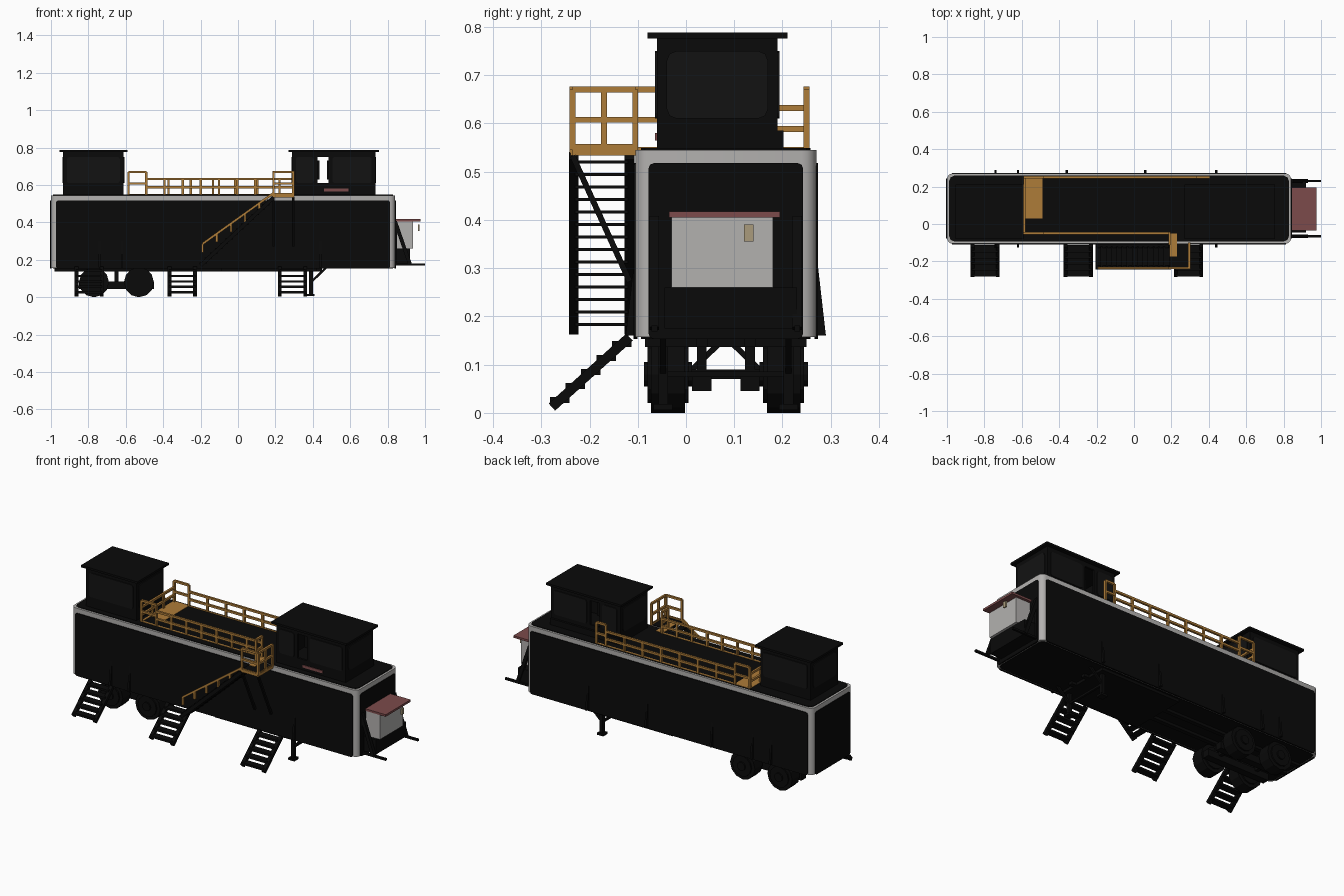
import bpy, bmesh, math
from mathutils import Vector, Matrix

old = bpy.data.objects.get("Cube")
if old:
    bpy.data.objects.remove(old)

# Main dimensions shared by the parts
TAIL, NOSE = -1, 0.84
NEAR, FAR = -0.105, 0.27
BELLY, DECK = 0.157, 0.545
MIDDLE = (NEAR + FAR) / 2
CABIN_NEAR, CABIN_FAR, CABIN_TOP = -0.06, 0.19, 0.776
HIGH_RAIL, LOW_RAIL = 0.67, 0.632
THIN, BAR, POST = 0.004, 0.012, 0.02
SIDES = (-1, 1)


def material(name, red, green, blue):
    mat = bpy.data.materials.new(name)
    mat.use_nodes = True
    mat.diffuse_color = (red, green, blue, 1)
    shader = mat.node_tree.nodes["Principled BSDF"]
    shader.inputs["Base Color"].default_value = mat.diffuse_color
    shader.inputs["Roughness"].default_value = 0.8
    return mat


BLACK = material("black", 0.003, 0.003, 0.003)
GLASS = material("dark_glass", 0.006, 0.006, 0.006)
WHITE = material("off_white", 0.45, 0.44, 0.43)
YELLOW = material("safety_yellow", 0.42, 0.2, 0.04)
RED = material("dull_red", 0.2, 0.07, 0.07)
TAN = material("tan", 0.4, 0.33, 0.2)


def block(bm, centre, size):
    matrix = Matrix.Translation(centre) @ Matrix.Diagonal((*size, 1))
    return bmesh.ops.create_cube(bm, size=1, matrix=matrix)["verts"]


def box(bm, low, high):
    low, high = Vector(low), Vector(high)
    return block(bm, (low + high) / 2, high - low)


def beam(bm, start, end, width=BAR):
    start, end = Vector(start), Vector(end)
    along = end - start
    turn = along.to_track_quat("Z", "Y").to_matrix().to_4x4()
    scale = Matrix.Diagonal((width, width, along.length, 1))
    bmesh.ops.create_cube(bm, size=1, matrix=Matrix.Translation((start + end) / 2) @ turn @ scale)


def plate(bm, low, high, corner):
    # thin plate with rounded corners; its thinnest direction is its normal
    verts = box(bm, low, high)
    size = Vector(high) - Vector(low)
    axis = min(range(3), key=lambda i: size[i])
    edges = {e for v in verts for e in v.link_edges}
    across = [e for e in edges if abs((e.verts[0].co - e.verts[1].co)[axis]) > size[axis] / 2]
    bmesh.ops.bevel(bm, geom=across, offset=corner, segments=2, profile=0.5, affect="EDGES")


def finish(name, bm, mat):
    bmesh.ops.recalc_face_normals(bm, faces=bm.faces)
    mesh = bpy.data.meshes.new(name)
    bm.to_mesh(mesh)
    bm.free()
    mesh.materials.append(mat)
    ob = bpy.data.objects.new(name, mesh)
    bpy.context.collection.objects.link(ob)
    return ob


def single_box(name, mat, low, high):
    bm = bmesh.new()
    box(bm, low, high)
    finish(name, bm, mat)


# Trailer shell with rounded upright corners
bm = bmesh.new()
box(bm, (TAIL, NEAR, BELLY), (NOSE, FAR, DECK))
upright = [e for e in bm.edges if abs(e.verts[0].co.z - e.verts[1].co.z) > BAR]
bmesh.ops.bevel(bm, geom=upright, offset=0.03, segments=4, profile=0.5, affect="EDGES")
shell = finish("trailer_shell", bm, WHITE)

# Dark cladding that leaves the pale rim and corners showing
bm = bmesh.new()
inset = 0.027
for y in (NEAR, FAR):
    plate(bm, (TAIL + inset, y - THIN, BELLY - THIN), (NOSE - inset, y + THIN, DECK - inset), BAR)
for x in (TAIL, NOSE):
    plate(bm, (x - THIN, NEAR + inset, BELLY - THIN), (x + THIN, FAR - inset, DECK - inset), BAR)
for z in (BELLY, DECK):
    plate(bm, (TAIL + BAR, NEAR + BAR, z - THIN), (NOSE - BAR, FAR - BAR, z + THIN), inset)
finish("dark_cladding", bm, BLACK)

# Side ribs, narrowing towards the top
bm = bmesh.new()
for x in (-0.74, -0.62, -0.36, 0.06, 0.44):
    for y, side in ((NEAR, -1), (FAR, 1)):
        if side > 0 or abs(x) > 0.4:
            for v in block(bm, (x, y, 0.23), (BAR, POST * 2, 0.14)):
                if v.co.z > 0.23:
                    v.co.y = y + side * THIN
finish("side_ribs", bm, BLACK)


def roof(bm, start, end):
    box(bm, (start - POST, CABIN_NEAR - POST, CABIN_TOP), (end + POST, CABIN_FAR + POST, CABIN_TOP + BAR))


# Small tail cabin
TAIL_CABIN = (-0.935, -0.612)
bm = bmesh.new()
box(bm, (TAIL_CABIN[0], CABIN_NEAR, DECK), (TAIL_CABIN[1], CABIN_FAR, CABIN_TOP))
roof(bm, *TAIL_CABIN)
finish("tail_cabin", bm, BLACK)

# Larger nose cabin: hollow, with an opening through both long walls
NOSE_CABIN = (0.29, 0.735)
gap_start, gap_end, sill, lintel = 0.425, 0.485, 0.61, 0.75
bm = bmesh.new()
for y in (CABIN_NEAR, CABIN_FAR - BAR):
    inner = y + BAR
    box(bm, (NOSE_CABIN[0], y, DECK), (gap_start, inner, CABIN_TOP))
    box(bm, (gap_end, y, DECK), (NOSE_CABIN[1], inner, CABIN_TOP))
    box(bm, (gap_start, y, DECK), (gap_end, inner, sill))
    box(bm, (gap_start, y, lintel), (gap_end, inner, CABIN_TOP))
for x in (NOSE_CABIN[0], NOSE_CABIN[1] - BAR):
    box(bm, (x, CABIN_NEAR, DECK), (x + BAR, CABIN_FAR, CABIN_TOP))
box(bm, (NOSE_CABIN[0], CABIN_FAR, DECK), (NOSE_CABIN[1], CABIN_FAR + BAR, DECK + POST * 2))
for x in (gap_start, gap_end):
    block(bm, (x, MIDDLE, 0.68), (POST, POST * 3, 0.1))
roof(bm, *NOSE_CABIN)
finish("nose_cabin", bm, BLACK)

# Cabin windows on every wall
bm = bmesh.new()
for x in TAIL_CABIN + NOSE_CABIN:
    plate(bm, (x - THIN, CABIN_NEAR + POST, sill), (x + THIN, CABIN_FAR - POST, lintel), POST)
for start, end in (TAIL_CABIN, (NOSE_CABIN[0], gap_start), (gap_end, NOSE_CABIN[1])):
    for y in (CABIN_NEAR, CABIN_FAR):
        plate(bm, (start + POST, y - THIN, sill), (end - POST, y + THIN, lintel), BAR)
finish("cabin_windows", bm, GLASS)
single_box("cabin_sill", RED, (0.46, CABIN_NEAR - THIN, 0.565), (0.59, CABIN_NEAR, 0.58))

# Utility unit on the nose: bin tapering downwards, with a red lid
UNIT_FRONT, UNIT_BASE, UNIT_TOP = 0.975, 0.26, 0.405
bm = bmesh.new()
for v in box(bm, (NOSE, -0.05, UNIT_BASE), (UNIT_FRONT, 0.2, UNIT_TOP)):
    if v.co.z < UNIT_TOP:
        v.co.y += POST if v.co.y < 0 else -POST
        v.co.x = min(v.co.x, UNIT_FRONT - POST * 2)
finish("utility_unit", bm, WHITE)
single_box("utility_lid", RED, (NOSE, -0.035, UNIT_TOP), (UNIT_FRONT, 0.195, UNIT_TOP + BAR))
single_box("utility_hatch", TAN, (UNIT_FRONT - BAR, 0.12, 0.355), (UNIT_FRONT - THIN, 0.14, 0.39))

# Bracket carrying the utility unit
bm = bmesh.new()
bracket_z, reach = 0.175, 0.92
for side in SIDES:
    y = MIDDLE + side * 0.148
    beam(bm, (NOSE, y, bracket_z), (1, y, bracket_z))
    beam(bm, (NOSE, y, UNIT_TOP), (reach, y, bracket_z), POST)
    beam(bm, (NOSE, y, UNIT_TOP), (NOSE, y, bracket_z), POST)
box(bm, (NOSE, NEAR + POST * 3, bracket_z), (reach, FAR - POST * 2, UNIT_BASE))
finish("nose_bracket", bm, BLACK)

# Wheels on two axles
AXLES, HUB = (-0.77, -0.53), 0.08
bm = bmesh.new()
for x in AXLES:
    for side in SIDES:
        place = Matrix.Translation((x, MIDDLE + side * 0.12, HUB)) @ Matrix.Rotation(math.pi / 2, 4, "X")
        for radius, depth in ((HUB, 0.07), (0.06, 0.085), (0.025, 0.1)):
            bmesh.ops.create_cone(bm, cap_ends=True, segments=12, radius1=radius, radius2=radius,
                                  depth=depth, matrix=place)
finish("wheels", bm, BLACK)

# Running gear: axles, braces, springs and frame rails
bm = bmesh.new()
bogie = sum(AXLES) / 2
for x in AXLES:
    block(bm, (x, MIDDLE, HUB), (POST, 0.23, POST))
    for side in SIDES:
        beam(bm, (x, MIDDLE + side * HUB, HUB), (x, MIDDLE, BELLY))
for side in SIDES:
    y = MIDDLE + side * 0.05
    block(bm, (bogie, y, 0.065), (0.4, POST * 2, POST * 2))
    for x in (bogie, *AXLES):
        beam(bm, (x, y, HUB), (x, y, BELLY), POST)
    box(bm, (TAIL + POST, y - BAR, BELLY - POST), (0.45, y + BAR, BELLY))
box(bm, (-0.09, NEAR + POST, BELLY - POST), (0.42, FAR - POST, BELLY))
finish("running_gear", bm, BLACK)

# Landing legs
bm = bmesh.new()
leg = 0.39
for side in SIDES:
    y = MIDDLE + side * 0.13
    beam(bm, (leg, y, BAR), (leg, y, BELLY), POST)
    block(bm, (leg, y, BAR), (POST * 2, POST * 2, BAR))
    beam(bm, (leg, y, HUB), (leg + HUB, y, BELLY))
block(bm, (leg, MIDDLE, HUB), (BAR, 0.26, BAR))
finish("landing_legs", bm, BLACK)


def flight(bm, start, end, across, count, tread):
    # two stringers from start to end, with level treads between them
    start, end, across, tread = map(Vector, (start, end, across, tread))
    for side in SIDES:
        beam(bm, start + across * side, end + across * side, POST)
    for i in range(count):
        block(bm, start.lerp(end, (i + 0.5) / count), tread)


# Access ladders
bm = bmesh.new()
for x in (-0.796, -0.298, 0.291):
    flight(bm, (x, NEAR - BAR, BELLY), (x, -0.278, BAR), (0.068, 0, 0), 5, (0.14, POST * 2, BAR))
finish("access_ladders", bm, BLACK)

# Side staircase with its landing and struts
STAIR_Y, STAIR_EDGE = -0.175, -0.235
LANDING = (0.19, 0.295)
bm = bmesh.new()
flight(bm, (-0.2, STAIR_Y, 0.17), (LANDING[0], STAIR_Y, DECK - BAR), (0, 0.058, 0), 14, (POST * 2, 0.11, BAR / 2))
for x in LANDING:
    beam(bm, (x, STAIR_EDGE, DECK - BAR), (x, NEAR - BAR, DECK / 2))
box(bm, (LANDING[0], STAIR_EDGE, DECK - BAR), (LANDING[1], NEAR, DECK + THIN))
finish("side_staircase", bm, BLACK)


def railing(bm, start, end, top, bays=1):
    start, end = Vector((*start, DECK)), Vector((*end, DECK))
    rise = Vector((0, 0, top - DECK))
    for height in (rise, rise / 2, rise * 0):
        beam(bm, start + height, end + height)
    for i in range(bays + 1):
        foot = start.lerp(end, i / bays)
        beam(bm, foot, foot + rise)


# Roof railings with taller end bays
bm = bmesh.new()
rail_start, bay_end, far_rail, near_rail = -0.585, -0.49, 0.25, -0.05
for y, end in ((near_rail, LANDING[0]), (far_rail, 0.34)):
    railing(bm, (rail_start, y), (bay_end, y), HIGH_RAIL)
    railing(bm, (bay_end, y), (end, y), LOW_RAIL, 7)
railing(bm, (0.34, far_rail), (0.4, far_rail), HIGH_RAIL)
railing(bm, (rail_start, near_rail), (rail_start, far_rail), LOW_RAIL, 3)
finish("roof_railings", bm, YELLOW)

# Landing railing, kick boards and sloping handrail
bm = bmesh.new()
railing(bm, (LANDING[0], STAIR_EDGE), (LANDING[1], STAIR_EDGE), HIGH_RAIL)
railing(bm, (LANDING[1], STAIR_EDGE), (LANDING[1], NEAR), HIGH_RAIL, 2)
railing(bm, (LANDING[0], NEAR), (LANDING[0], near_rail), HIGH_RAIL)
box(bm, (LANDING[0] - BAR, STAIR_EDGE - THIN, DECK - BAR), (LANDING[1], STAIR_EDGE, DECK + BAR))
box(bm, (LANDING[1], STAIR_EDGE, DECK - BAR), (LANDING[1] + THIN, NEAR, DECK + BAR))
top, foot = Vector((LANDING[0], STAIR_EDGE, DECK + BAR)), Vector((-0.19, STAIR_EDGE, 0.285))
drop = Vector((0, 0, 0.045))
beam(bm, top, foot)
for i in range(5):
    p = foot.lerp(top, i / 5)
    beam(bm, p, p - drop)
finish("stair_railings", bm, YELLOW)

# Yellow walkway plates
single_box("tail_walkway", YELLOW, (rail_start, 0.03, DECK), (bay_end, far_rail, DECK + BAR / 2))
single_box("landing_walkway", YELLOW, (LANDING[0], STAIR_Y, DECK), (0.23, near_rail, DECK + BAR / 2))

# Smooth the rounded shell corners
bpy.ops.object.select_all(action="DESELECT")
shell.select_set(True)
bpy.context.view_layer.objects.active = shell
bpy.ops.object.shade_smooth_by_angle()
